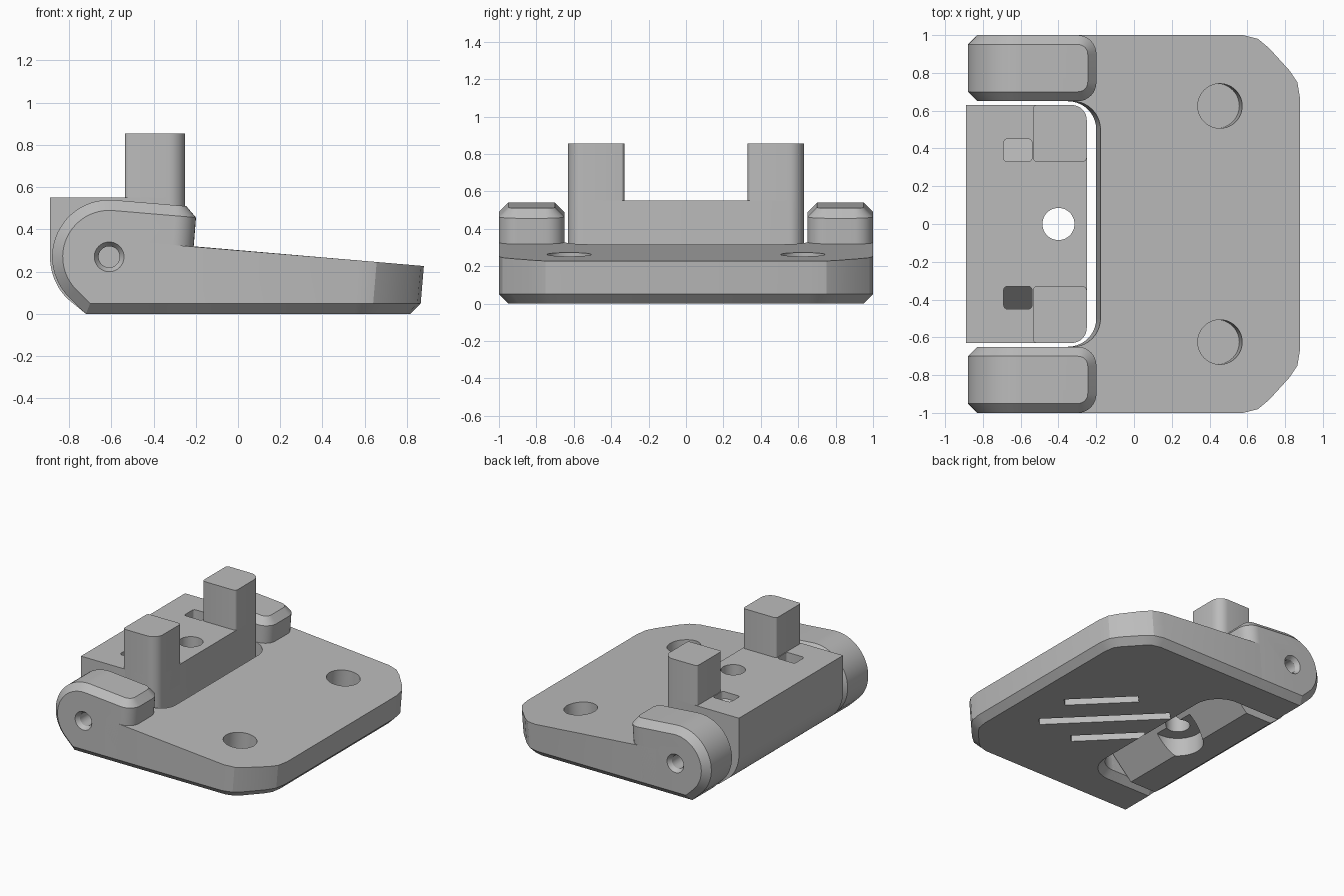
import bpy, bmesh
from math import radians, cos, sin, pi
from mathutils import Matrix, Vector

if "Cube" in bpy.data.objects:
    bpy.data.objects.remove(bpy.data.objects["Cube"])

grey = bpy.data.materials.new("plain grey")
grey.use_nodes = True
GREY = (0.5, 0.5, 0.5, 1)
grey.diffuse_color = GREY
grey.node_tree.nodes["Principled BSDF"].inputs["Base Color"].default_value = GREY

PIVOT = (-0.61, 0.27)
SLOPE = 0.085


def arc(cx, cy, r, start, end, n=10):
    angles = [radians(start + (end - start) * i / n) for i in range(n + 1)]
    return [(cx + r * cos(a), cy + r * sin(a)) for a in angles]


def prism(points, axis, lo, hi):
    """Extrude a 2D outline along one axis."""
    place = {"x": lambda p, d: (d, p[0], p[1]),
             "y": lambda p, d: (p[0], d, p[1]),
             "z": lambda p, d: (p[0], p[1], d)}[axis]
    bm = bmesh.new()
    a = [bm.verts.new(place(p, lo)) for p in points]
    b = [bm.verts.new(place(p, hi)) for p in points]
    bm.faces.new(a)
    bm.faces.new(b)
    for i in range(len(a)):
        j = (i + 1) % len(a)
        bm.faces.new((a[i], a[j], b[j], b[i]))
    bmesh.ops.recalc_face_normals(bm, faces=bm.faces)
    return bm


def rect(x0, x1, y0, y1):
    return [(x0, y0), (x1, y0), (x1, y1), (x0, y1)]


def bevel(bm, rule, offset, segments=1):
    edges = [e for e in bm.edges if rule(e)]
    bmesh.ops.bevel(bm, geom=edges, offset=offset, segments=segments,
                    profile=0.5, affect="EDGES")


def cylinder(centre, r0, r1, depth, direction):
    """Cone or cylinder running from centre along a direction."""
    bm = bmesh.new()
    d = Vector(direction).normalized()
    turn = Vector((0, 0, 1)).rotation_difference(d).to_matrix().to_4x4()
    bmesh.ops.create_cone(bm, cap_ends=True, segments=48, radius1=r0, radius2=r1,
                          depth=depth,
                          matrix=Matrix.Translation(Vector(centre) + d * depth / 2) @ turn)
    return bm


def add(name, bm):
    mesh = bpy.data.meshes.new(name)
    bmesh.ops.recalc_face_normals(bm, faces=bm.faces)
    bm.to_mesh(mesh)
    bm.free()
    mesh.materials.append(grey)
    obj = bpy.data.objects.new(name, mesh)
    bpy.context.scene.collection.objects.link(obj)
    return obj


def cut(obj, cutters):
    """Subtract each cutter and bake the result."""
    for bm in cutters:
        tool = add("cutter", bm)
        tool.hide_render = True
        mod = obj.modifiers.new("cut", "BOOLEAN")
        mod.operation, mod.object, mod.solver = "DIFFERENCE", tool, "EXACT"
        bpy.context.view_layer.update()
        graph = bpy.context.evaluated_depsgraph_get()
        mesh = bpy.data.meshes.new_from_object(obj.evaluated_get(graph))
        obj.modifiers.clear()
        obj.data = mesh
        bpy.data.objects.remove(tool)


def along(e, i):
    d = e.verts[0].co - e.verts[1].co
    return abs(d[i]) > 0.9 * d.length


# Base plate: C-shaped plan with clipped corners and a sloping top
corner = [(0.56, -1), (0.64, -0.98), (0.7, -0.93), (0.81, -0.81), (0.85, -0.75), (0.865, -0.66)]
notch = arc(-0.35, -0.5, 0.15, -90, 0) + arc(-0.35, 0.5, 0.15, 0, 90)
plan = ([(-0.45, -1)] + corner + [(x, -y) for x, y in reversed(corner)]
        + [(-0.45, 1), (-0.45, 0.65)] + notch[::-1] + [(-0.45, -0.65)])
bm = prism(plan, "z", 0, 0.3)
for v in bm.verts:
    if v.co.z > 0.1:
        v.co.z = 0.3 - SLOPE * v.co.x
bevel(bm, lambda e: all(v.co.z < 0.01 for v in e.verts)
      and not all(v.co.x < -0.44 for v in e.verts), 0.05)
for v in bm.verts:
    if v.co.x > -0.4 and v.co.z > 0.05:
        v.co.x += (v.co.z - 0.05) * SLOPE
plate = add("base_plate", bm)

# Blind magnet-style holes, square to the slope
cutters = [cylinder((0.472, s * 0.625, 0.46), 0.118, 0.118, 0.38, (-SLOPE, 0, -1))
           for s in (-1, 1)]
# Diagonal grooves under the plate
for i, length in ((-1, 0.52), (0, 0.92), (1, 0.52)):
    bm = prism(rect(-length / 2, length / 2, -0.04, 0.04), "z", -0.1, 0.05)
    bmesh.ops.transform(bm, verts=bm.verts, matrix=Matrix.Translation(
        (0.21 + i * 0.18, -0.07 + i * 0.18, 0)) @ Matrix.Rotation(radians(135), 4, "Z"))
    cutters.append(bm)
cut(plate, cutters)
parts = [plate]

# Hinge arms: rounded at the pivot, chamfered all round, with a pin hole
arm_profile = ([(-0.235, 0), (-0.72, 0)] + arc(*PIVOT, 0.27, 225, 85, 24)
               + [(-0.195, 0.506)])
for side, s in (("right", -1), ("left", 1)):
    bm = prism(arm_profile, "y", *sorted((s * 0.65, s)))
    bevel(bm, lambda e: along(e, 2) and all(v.co.x > -0.25 for v in e.verts), 0.1, 8)
    bevel(bm, lambda e: e.calc_face_angle(0) > radians(50), 0.05)
    arm = add(side + "_hinge_arm", bm)
    x, z = PIVOT
    cut(arm, [cylinder((x, s * 1.02, z), 0.084, 0.05, 0.05, (0, -s, 0)),
              cylinder((x, s * 1.01, z), 0.05, 0.05, 0.2, (0, -s, 0))])
    parts.append(arm)

# Pivot block between the arms
block_profile = ([(-0.25, 0.55), (-0.25, 0.25), (-0.5, 0), (-0.72, 0)]
                 + arc(*PIVOT, 0.28, 225, 180, 10) + [(-0.89, 0.55)])
bm = prism(block_profile, "y", -0.63, 0.63)
bevel(bm, lambda e: along(e, 2) and all(v.co.x > -0.26 for v in e.verts), 0.08, 8)
block = add("pivot_block", bm)
cutters = [cylinder((-0.4, 0, -0.1), 0.085, 0.085, 0.8, (0, 0, 1)),
           cylinder((-0.4, 0, -0.1), 0.18, 0.18, 0.24, (0, 0, 1))]
for s in (-1, 1):
    pocket = [(s * 0.33, 0.6), (s * 0.45, 0.6), (s * 0.45, 0.36), (s * 0.33, 0.5)]
    bm = prism(pocket, "x", -0.69, -0.54)
    bevel(bm, lambda e: along(e, 2), 0.02, 4)
    cutters.append(bm)
cut(block, cutters)
parts.append(block)

# Upright posts on the block
for side, s in (("right", -1), ("left", 1)):
    bm = prism(rect(-0.535, -0.25, *sorted((s * 0.33, s * 0.63))), "z", 0.4, 0.855)

    def outer(e):
        return along(e, 2) and all(v.co.x > -0.26 and s * v.co.y > 0.6 for v in e.verts)

    def small(e):
        return along(e, 2) and e.calc_face_angle(0) > radians(60)

    bevel(bm, outer, 0.08, 8)
    bevel(bm, small, 0.02, 4)
    parts.append(add(side + "_post", bm))

# Smooth the rounds, keep the edges sharp
bpy.ops.object.select_all(action="DESELECT")
for obj in parts:
    obj.select_set(True)
bpy.context.view_layer.objects.active = plate
bpy.ops.object.shade_smooth_by_angle(angle=radians(20))
